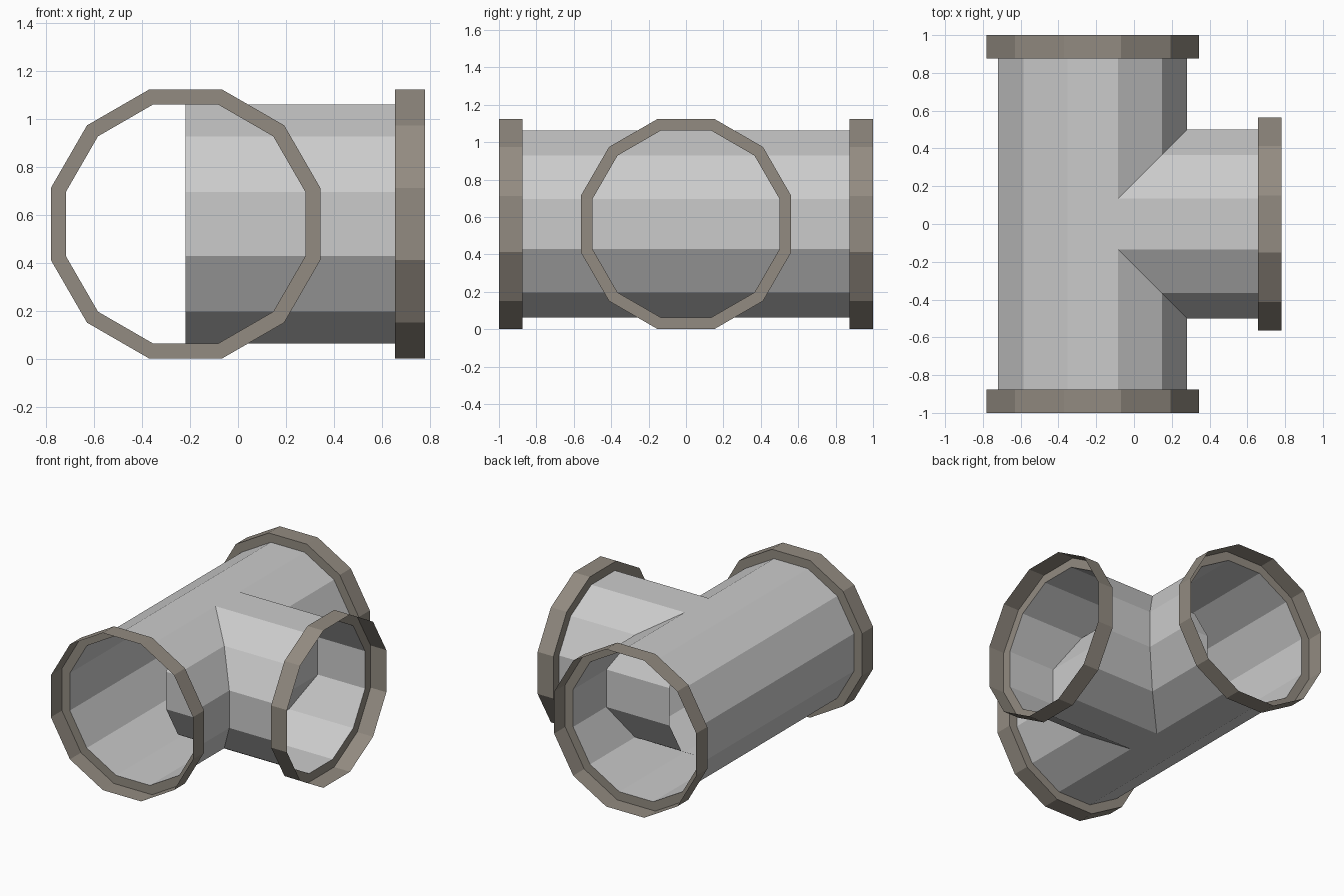
import bpy, bmesh, math
from mathutils import Matrix, Vector

if "Cube" in bpy.data.objects:
    bpy.data.objects.remove(bpy.data.objects["Cube"])

SIDES = 12
K = 1 / math.cos(math.pi / SIDES)      # flat-to-flat size -> corner radius
PIPE_R, RIM_R = 0.5 * K, 0.5625 * K
AXIS_X, AXIS_Z = -0.21875, 0.5625      # where the two pipe axes meet


def material(name, rgb):
    m = bpy.data.materials.new(name)
    m.diffuse_color = (*rgb, 1)
    m.use_nodes = True
    m.node_tree.nodes["Principled BSDF"].inputs["Base Color"].default_value = m.diffuse_color
    return m


GREY = material("pipe grey", (0.60, 0.60, 0.60))
BROWN = material("flange brown grey", (0.29, 0.26, 0.22))


def lathe(name, profile, turn, mat):
    """Sweep (radius, distance) points around +x with 12 flat sides, then turn about z."""
    bm = bmesh.new()
    rings = []
    for r, d in profile:
        ring = []
        for i in range(SIDES):
            a = (i + 0.5) * 2 * math.pi / SIDES
            ring.append(bm.verts.new((d, r * math.cos(a), r * math.sin(a))))
        rings.append(ring)
    for a, b in zip(rings, rings[1:]):
        for i in range(SIDES):
            j = (i + 1) % SIDES
            bm.faces.new((a[i], a[j], b[j], b[i]))
    # make the outer side of the shell the front side
    bm.normal_update()
    f = list(bm.faces)[-1]
    c = f.calc_center_median()
    if f.normal.dot(Vector((0, c.y, c.z))) < 0:
        bmesh.ops.reverse_faces(bm, faces=bm.faces[:])
    bmesh.ops.transform(bm, verts=bm.verts[:],
                        matrix=Matrix.Translation((AXIS_X, 0, AXIS_Z)) @ Matrix.Rotation(turn, 4, 'Z'))
    me = bpy.data.meshes.new(name)
    bm.to_mesh(me)
    bm.free()
    me.materials.append(mat)
    ob = bpy.data.objects.new(name, me)
    bpy.context.collection.objects.link(ob)
    return ob


# open thin-walled pipes; the branch starts on the main axis
lathe("main_pipe", [(PIPE_R, -0.875), (PIPE_R, 0.875)], math.pi / 2, GREY)
lathe("branch_pipe", [(PIPE_R, 0), (PIPE_R, 0.875)], 0, GREY)

# cup-shaped flanges: a step outwards, then an open collar
for name, turn in (("front_flange", -math.pi / 2), ("back_flange", math.pi / 2), ("branch_flange", 0)):
    lathe(name, [(PIPE_R, 0.875), (RIM_R, 0.875), (RIM_R, 1.0)], turn, BROWN)
